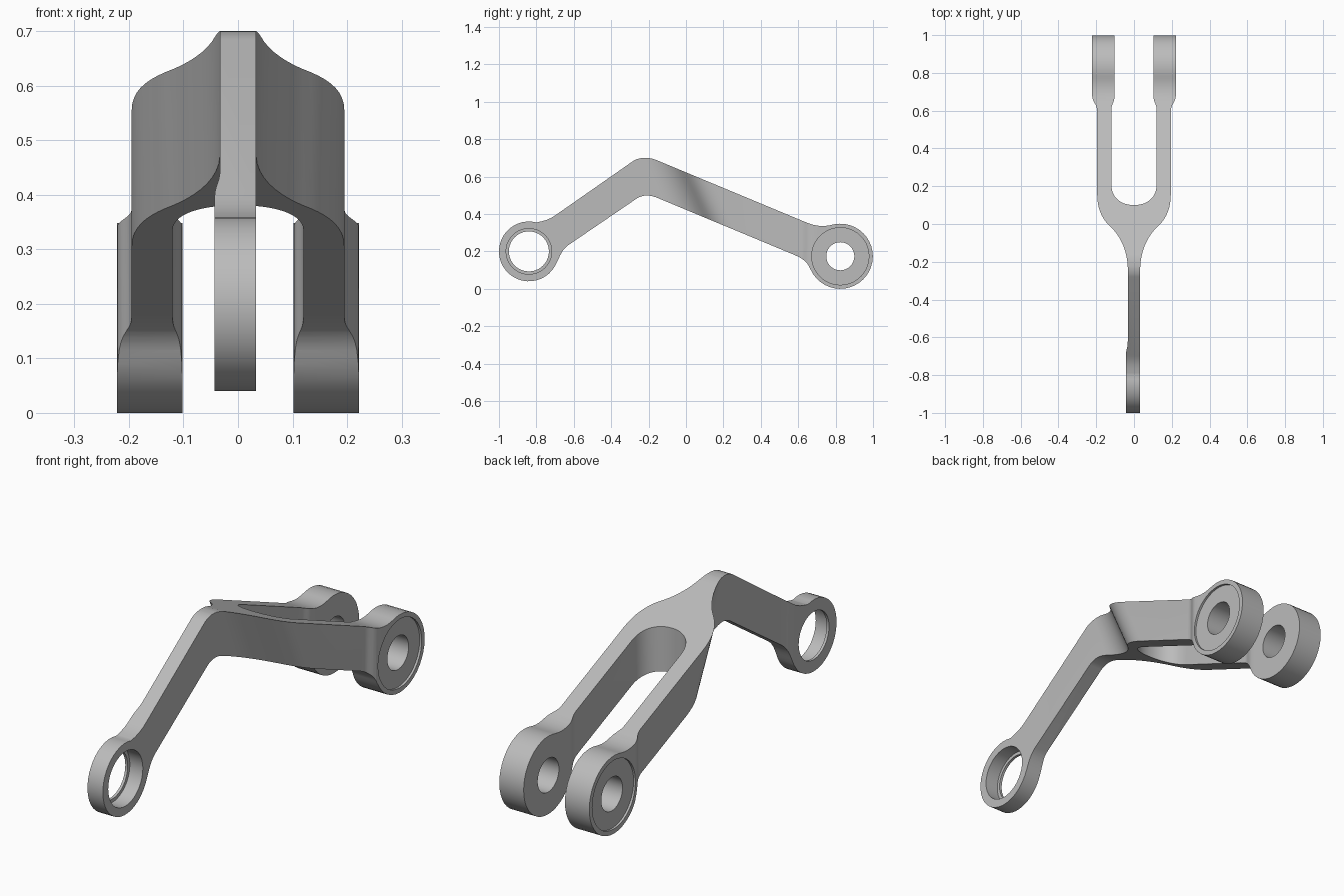
import bpy, bmesh
from math import radians, cos, sin
from mathutils import Vector

cube = bpy.data.objects.get("Cube")
if cube:
    bpy.data.objects.remove(cube)

steel = bpy.data.materials.new("grey steel")
steel.use_nodes = True
GREY = (0.5, 0.5, 0.5, 1)
steel.diffuse_color = GREY
steel.node_tree.nodes["Principled BSDF"].inputs["Base Color"].default_value = GREY


def bezier(a, b, c, d, n=8):
    a, b, c, d = (Vector(p) for p in (a, b, c, d))
    return [tuple(a * (1 - t) ** 3 + b * 3 * t * (1 - t) ** 2 + c * 3 * t * t * (1 - t) + d * t ** 3)
            for t in (i / n for i in range(n + 1))]


def arc(centre, r, start, end, n):
    angles = [radians(start + (end - start) * i / n) for i in range(n + 1)]
    return [(centre[0] + r * cos(a), centre[1] + r * sin(a)) for a in angles]


def loft(name, first, last):
    """Solid between two closed outlines with the same number of points."""
    bm = bmesh.new()
    lo = [bm.verts.new(p) for p in first]
    hi = [bm.verts.new(p) for p in last]
    bm.faces.new(lo)
    bm.faces.new(hi)
    for i in range(len(lo)):
        j = (i + 1) % len(lo)
        bm.faces.new((lo[i], lo[j], hi[j], hi[i]))
    bmesh.ops.recalc_face_normals(bm, faces=bm.faces)
    mesh = bpy.data.meshes.new(name)
    bm.to_mesh(mesh)
    bm.free()
    obj = bpy.data.objects.new(name, mesh)
    bpy.context.collection.objects.link(obj)
    mesh.materials.append(steel)
    return obj


def across(name, outline, x0, x1):
    return loft(name, [(x0, y, z) for y, z in outline], [(x1, y, z) for y, z in outline])


cutters = []


def boolean(target, cutter, operation="DIFFERENCE"):
    mod = target.modifiers.new(cutter.name, "BOOLEAN")
    mod.operation, mod.object, mod.solver = operation, cutter, "EXACT"
    cutter.hide_render = True
    cutters.append(cutter)


RING, EYE = (-0.84, 0.2), (0.825, 0.174)

# Side outline: front ring, bent arm, rear eyes, with fillets between
side = arc(RING, 0.16, 75, 330, 28)
side += bezier(side[-1], (-0.68, 0.155), (-0.67, 0.205), (-0.63, 0.233))
side += bezier((-0.26, 0.485), (-0.225, 0.505), (-0.19, 0.502), (-0.15, 0.485))
eye_arc = arc(EYE, 0.174, 204, 460, 28)
side += bezier((0.58, 0.181), (0.63, 0.16), (0.65, 0.14), eye_arc[0])
side += eye_arc[1:]
side += bezier(side[-1], (0.76, 0.338), (0.72, 0.325), (0.65, 0.352))[1:]
side += bezier((-0.15, 0.685), (-0.19, 0.703), (-0.24, 0.708), (-0.28, 0.685))
side += bezier((-0.70, 0.392), (-0.74, 0.365), (-0.77, 0.362), side[0])[:-1]
arm = across("link_arm", side, -0.25, 0.25)

# Plan outline: narrow shaft swelling into the fork; the swelling leans backwards going down
swell = bezier((0.033, -0.24), (0.035, -0.13), (0.08, -0.06), (0.12, -0.02), 9)
swell += bezier(swell[-1], (0.165, 0.02), (0.195, 0.07), (0.195, 0.16), 9)[1:]
boss = bezier((0.195, 0.6), (0.197, 0.64), (0.222, 0.64), (0.222, 0.69))


def plan_half(sign, shaft, z):
    leaned = [(x, y - 0.48 * (z - (0.625 - 0.416 * y))) for x, y in swell]
    half = shaft + leaned + boss + [(0.222, 1.1)]
    return [(sign * x, y, z) for x, y in half]


def plan(z):
    right = plan_half(1, [(0.033, -1.1)], z)
    left = plan_half(-1, [(0.043, -1.1)] + bezier((0.043, -0.7), (0.043, -0.66), (0.033, -0.66), (0.033, -0.62)), z)
    return right + left[::-1]


boolean(arm, loft("plan_shape", plan(-0.1), plan(0.8)), "INTERSECT")

# Fork slot, straight down
half = bezier((0, 0.1), (0.07, 0.1), (0.12, 0.14), (0.12, 0.21), 12)
half += bezier((0.12, 0.6), (0.12, 0.64), (0.102, 0.64), (0.102, 0.69)) + [(0.102, 1.2)]
slot = half + [(-x, y) for x, y in half[:0:-1]]
boolean(arm, loft("slot_cutter", [(x, y, -0.2) for x, y in slot], [(x, y, 0.9) for x, y in slot]))


def bore(name, centre, r, x0, x1):
    boolean(arm, across(name, arc(centre, r, 0, 360, 40)[:-1], x0, x1))


# Bearing seat with a thin lip in the front ring
bore("ring_bore", RING, 0.107, -0.3, 0.3)
bore("ring_seat", RING, 0.122, -0.031, 0.3)
# Pivot holes and shallow outer recesses in the eyes
bore("eye_bore", EYE, 0.075, -0.3, 0.3)
for sign in (1, -1):
    bore("eye_recess", EYE, 0.153, sign * 0.212, sign * 0.3)

# Bake the cuts and drop the helpers
deps = bpy.context.evaluated_depsgraph_get()
baked = bpy.data.meshes.new_from_object(arm.evaluated_get(deps))
arm.modifiers.clear()
arm.data = baked
for cutter in cutters:
    bpy.data.objects.remove(cutter)

bpy.ops.object.select_all(action="DESELECT")
arm.select_set(True)
bpy.context.view_layer.objects.active = arm
bpy.ops.object.shade_smooth_by_angle(angle=radians(30))
